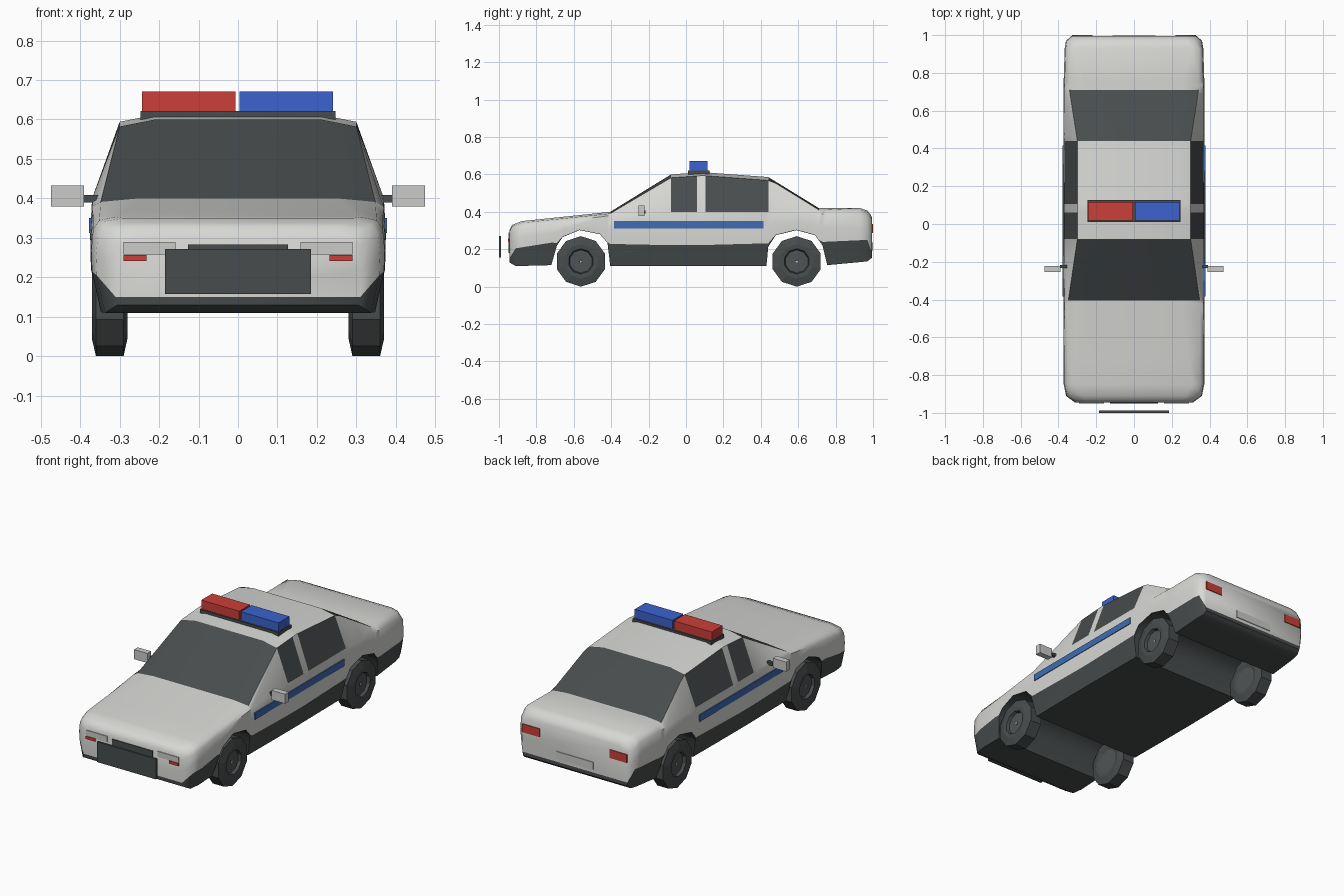
import bpy, bmesh, math

if "Cube" in bpy.data.objects:
    bpy.data.objects.remove(bpy.data.objects["Cube"], do_unlink=True)


def material(name, r, g, b):
    m = bpy.data.materials.new(name)
    m.use_nodes = True
    m.diffuse_color = (r, g, b, 1)
    m.node_tree.nodes["Principled BSDF"].inputs["Base Color"].default_value = (r, g, b, 1)
    return m


white = material("white_paint", .68, .68, .66)
dark = material("dark_trim", .065, .073, .075)
rim_grey = material("rim_grey", .08, .088, .09)
pale = material("pale_grey", .6, .6, .59)
red = material("red_lamp", .6, .05, .04)
blue = material("blue_lamp", .045, .125, .62)
stripe_blue = material("stripe_blue", .05, .15, .45)


def finish(name, bm, mats, smooth_angle=0):
    """Turn a bmesh into an object; smooth it below the angle, sharp at colour borders."""
    bmesh.ops.recalc_face_normals(bm, faces=bm.faces)
    if smooth_angle:
        for f in bm.faces:
            f.smooth = True
        for e in bm.edges:
            f = e.link_faces
            e.smooth = (len(f) == 2 and f[0].material_index == f[1].material_index
                        and e.calc_face_angle(0) < math.radians(smooth_angle))
    mesh = bpy.data.meshes.new(name)
    bm.to_mesh(mesh)
    bm.free()
    for m in mats:
        mesh.materials.append(m)
    ob = bpy.data.objects.new(name, mesh)
    bpy.context.collection.objects.link(ob)
    return ob


def box(name, x, y, z, mat):
    bm = bmesh.new()
    v = [bm.verts.new((a, b, c)) for a in x for b in y for c in z]
    for f in ((0, 1, 3, 2), (4, 6, 7, 5), (0, 4, 5, 1), (2, 3, 7, 6), (0, 2, 6, 4), (1, 5, 7, 3)):
        bm.faces.new([v[i] for i in f])
    return finish(name, bm, [mat])


def pair(name, x, y, z, mat):
    box("left_" + name, x, y, z, mat)
    box("right_" + name, (-x[1], -x[0]), y, z, mat)


def at(points, y):
    """Height or width at y along a piecewise straight profile."""
    for (a, p), (b, q) in zip(points, points[1:]):
        if y <= b:
            return p + (q - p) * max(0, y - a) / (b - a)
    return points[-1][1]


# Body profiles along the length, including both wheel arches in the floor line
FLOOR = [(-.945, .13), (-.91, .11), (-.72, .115), (-.69, .22), (-.66, .265), (-.57, .302),
         (-.46, .28), (-.42, .235), (-.405, .11), (.43, .11), (.44, .215), (.48, .275),
         (.59, .302), (.69, .275), (.73, .22), (.755, .115), (.97, .135), (.995, .155)]
BELT = [(-.945, .15), (-.91, .205), (-.72, .235), (0, .22), (.75, .24), (.97, .25), (.995, .175)]
WIDTH = [(-.945, .31), (-.91, .358), (-.85, .37), (0, .373), (.9, .37), (.97, .358), (.995, .33)]
SHOULDER = [(-.945, .28), (-.91, .305), (-.88, .318), (-.405, .38), (-.08, .4),
            (.44, .4), (.71, .39), (.93, .385), (.995, .345)]
EDGE = [(-.945, .29), (-.91, .335), (-.85, .352), (-.405, .348), (-.08, .3),
        (.44, .3), (.71, .342), (.93, .345), (.995, .31)]
INNER = [(-.945, .25), (-.85, .31), (-.405, .25), (-.08, .21), (.44, .21), (.71, .25), (.93, .31), (.995, .27)]
TOP = [(-.945, .3), (-.93, .33), (-.88, .35), (-.405, .4), (-.08, .6), (.09, .612),
       (.44, .586), (.71, .42), (.93, .42), (.975, .405), (.995, .37)]
GLASS_FRONT, GLASS_REAR = (-.405, -.08), (.44, .71)
SIDE_WINDOWS = ((-.08, .06), (.105, .44))


def section(y):
    floor, w, top = at(FLOOR, y), at(WIDTH, y), at(TOP, y)
    belt, shoulder = max(at(BELT, y), floor + .003), at(SHOULDER, y)
    drop = .018 if -.08 <= y <= .44 else .009
    half = [(w - .22 * (belt - floor), floor), (w, belt), (w + .002, (belt + shoulder) / 2),
            (w - .003, shoulder), (at(EDGE, y), top - drop), (at(INNER, y), top)]
    return [(x, y, z) for x, z in half] + [(-x, y, z) for x, z in reversed(half)]


def inside(span, y):
    return span[0] < y < span[1]


def build_body():
    bm = bmesh.new()
    extra = [-.93, -.88, -.85, -.08, .06, .09, .105, .71, .93, .985]
    ys = sorted({y for y, _ in FLOOR} | set(extra))
    rings = [[bm.verts.new(p) for p in section(y)] for y in ys]
    n = len(rings[0])
    for y0, y1, a, b in zip(ys, ys[1:], rings, rings[1:]):
        mid = (y0 + y1) / 2
        for i in range(n):
            j = (i + 1) % n
            f = bm.faces.new((a[i], a[j], b[j], b[i]))
            sill = i in (0, n - 2, n - 1)
            screen = i in (4, 5, 6) and (inside(GLASS_FRONT, mid) or inside(GLASS_REAR, mid))
            window = i in (3, 7) and any(inside(s, mid) for s in SIDE_WINDOWS)
            f.material_index = int(sill or screen or window)
    # Nose and tail faces: dark lower lip, painted panel above
    for r in (rings[0], rings[-1]):
        bm.faces.new((r[0], r[1], r[-2], r[-1])).material_index = 1
        bm.faces.new(r[1:-1])
    finish("body", bm, [white, dark], 45)


build_body()


def wheel(name, side, y):
    # Lathed ten-sided tyre with a recessed rim and a small pale hub dot
    profile = [(.286, .0), (.286, .07), (.28, .09), (.29, .135), (.36, .135), (.37, .092),
               (.368, .068), (.352, .062), (.352, .007), (.354, .006), (.354, 0)]
    bm = bmesh.new()
    n = 10
    rings = []
    for x, r in profile:
        steps = n if r else 1
        rings.append([bm.verts.new((side * x, y + r * math.sin(math.tau * k / n),
                                    .135 + r * math.cos(math.tau * k / n))) for k in range(steps)])
    for s, (a, b) in enumerate(zip(rings, rings[1:])):
        for k in range(n):
            j = (k + 1) % n
            corners = [a[k % len(a)], a[j % len(a)], b[j % len(b)], b[k % len(b)]]
            f = bm.faces.new(list(dict.fromkeys(corners)))
            f.material_index = 2 if s == 9 else 1 if s in (0, 7) else 0
    finish(name, bm, [dark, rim_grey, pale])


for label, y in (("front", -.562), ("rear", .592)):
    wheel(f"left_{label}_wheel", 1, y)
    wheel(f"right_{label}_wheel", -1, y)

# Side stripes and mirrors
pair("side_stripe", (.37, .378), (-.385, .415), (.312, .35), stripe_blue)
pair("mirror", (.39, .474), (-.255, -.222), (.379, .433), pale)
pair("mirror_stalk", (.355, .392), (-.234, -.216), (.39, .408), dark)

# Nose: headlamps, indicators, grille and push plate
pair("headlamp", (.158, .29), (-.949, -.942), (.258, .29), pale)
pair("indicator", (.232, .29), (-.951, -.942), (.241, .257), red)
box("grille", (-.127, .127), (-.95, -.942), (.18, .283), dark)
box("push_plate", (-.185, .185), (-1, -.988), (.157, .272), dark)

# Tail: lamps and number plate
pair("tail_lamp", (.22, .328), (.992, 1), (.288, .335), red)
box("rear_plate", (-.115, .115), (.992, .999), (.192, .235), pale)

# Roof light bar
box("light_bar_base", (-.247, .247), (.01, .126), (.59, .621), dark)
box("red_beacon", (-.243, -.006), (.019, .116), (.621, .671), red)
box("blue_beacon", (.004, .241), (.019, .116), (.621, .671), blue)
